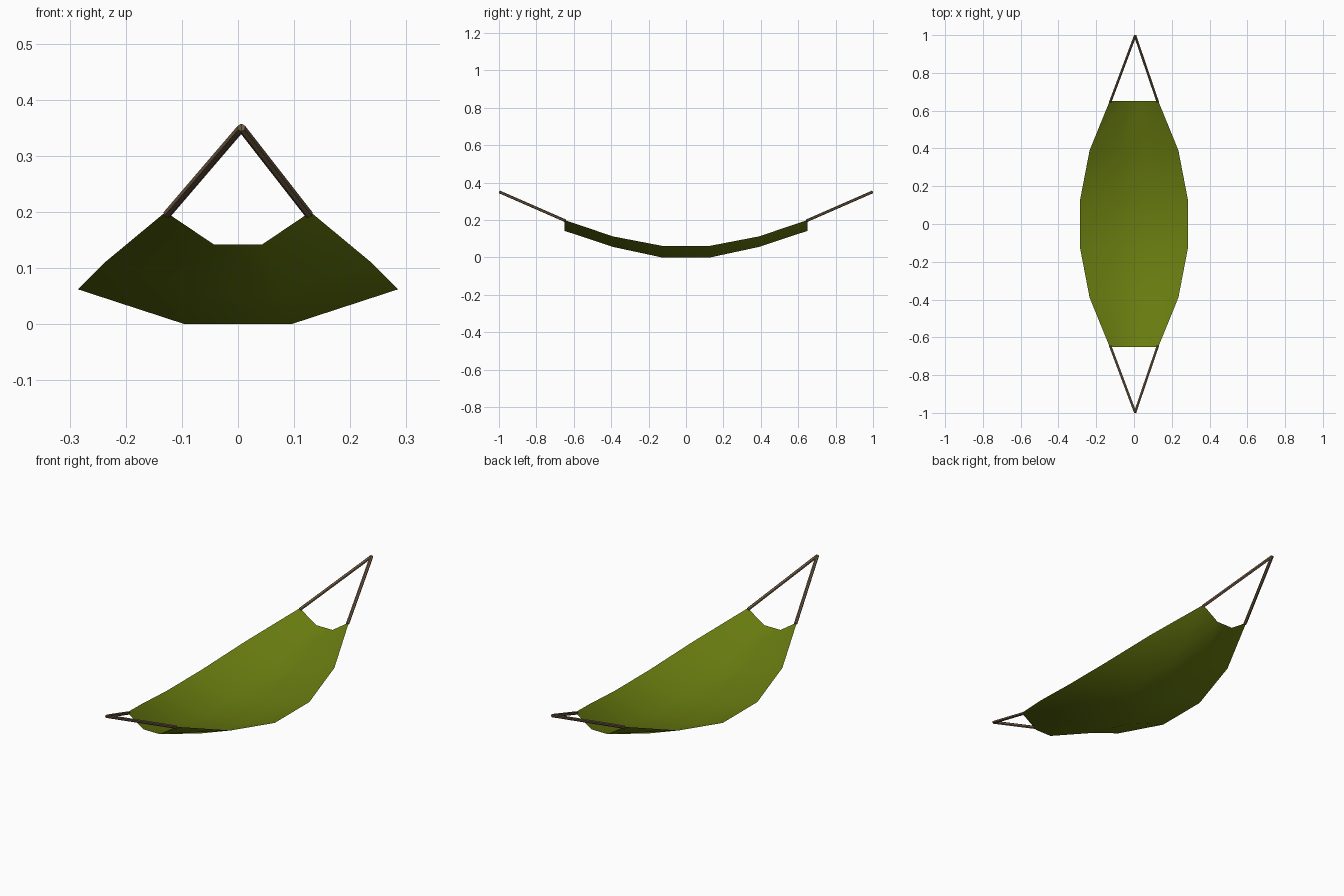
import bpy, bmesh
from mathutils import Vector

if "Cube" in bpy.data.objects:
    bpy.data.objects.remove(bpy.data.objects["Cube"])

def material(name, rgb):
    m = bpy.data.materials.new(name)
    m.diffuse_color = (*rgb, 1)
    m.use_nodes = True
    m.node_tree.nodes["Principled BSDF"].inputs["Base Color"].default_value = m.diffuse_color
    return m

green = material("olive_cloth", (0.14, 0.20, 0.005))
brown = material("brown_rope", (0.17, 0.11, 0.06))

def add_object(name, bm, mat, smooth):
    me = bpy.data.meshes.new(name)
    for f in bm.faces:
        f.smooth = smooth
    bm.to_mesh(me)
    bm.free()
    me.materials.append(mat)
    ob = bpy.data.objects.new(name, me)
    bpy.context.collection.objects.link(ob)
    return ob

# Cloth sheet: (y, half width, edge height, bottom height), mirrored along y
half = [(0.13, 0.285, 0.062, 0.0), (0.39, 0.235, 0.112, 0.056), (0.65, 0.129, 0.20, 0.142)]
stations = [(-y, w, e, b) for y, w, e, b in reversed(half)] + half
bm = bmesh.new()
rows = []
for y, w, edge, bottom in stations:
    rows.append([bm.verts.new((w * s, y, edge if abs(s) == 1 else bottom))
                 for s in (-1, -1 / 3, 1 / 3, 1)])
for a, b in zip(rows, rows[1:]):
    for i in range(3):
        bm.faces.new((a[i], a[i + 1], b[i + 1], b[i]))
add_object("hammock_cloth", bm, green, True)

# Ropes: two at each end, meeting at a point
def rope(name, start, end, radius=0.0075, sides=6):
    start, end = Vector(start), Vector(end)
    d = end - start
    bm = bmesh.new()
    bmesh.ops.create_cone(bm, cap_ends=True, segments=sides, radius1=radius,
                          radius2=radius, depth=d.length)
    ob = add_object(name, bm, brown, False)
    ob.location = (start + end) / 2
    ob.rotation_mode = 'QUATERNION'
    ob.rotation_quaternion = d.to_track_quat('Z', 'Y')

for end, sy in (("front", -1), ("back", 1)):
    for side, sx in (("left", -1), ("right", 1)):
        rope(f"{end}_{side}_rope", (sx * 0.126, sy * 0.645, 0.196), (0.006, sy * 0.997, 0.35))
